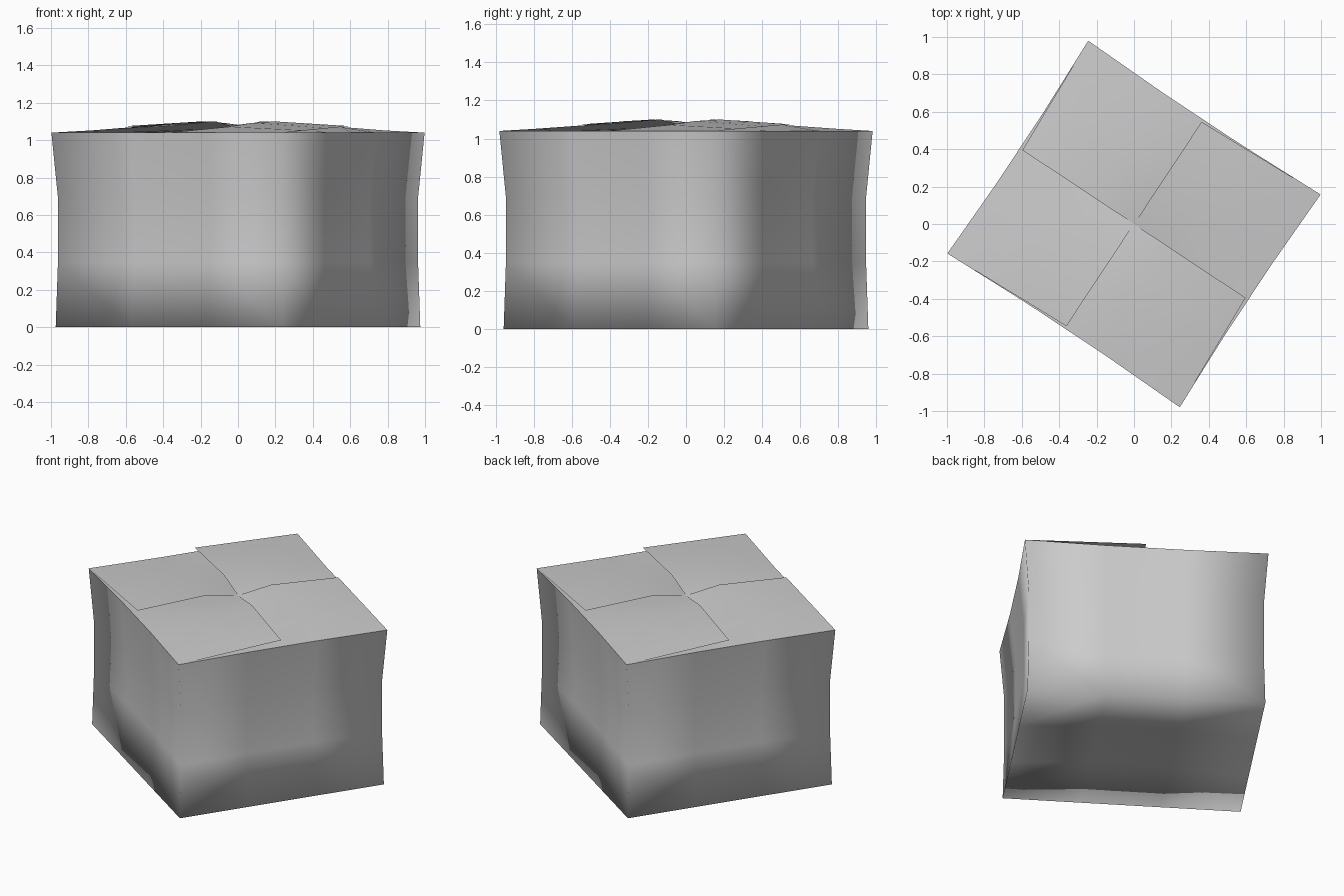
import bpy, bmesh, math
from mathutils import Matrix, Vector

if "Cube" in bpy.data.objects:
    bpy.data.objects.remove(bpy.data.objects["Cube"])

A, B, H = 0.745, 0.682, 1.04          # half length, half width, rim height
TURN = Matrix.Rotation(math.radians(-33.5), 4, 'Z')


def add_object(name, bm):
    bmesh.ops.transform(bm, matrix=TURN, verts=bm.verts)
    me = bpy.data.meshes.new(name)
    bm.to_mesh(me)
    bm.free()
    for p in me.polygons:
        p.use_smooth = True
    ob = bpy.data.objects.new(name, me)
    bpy.context.collection.objects.link(ob)
    return ob


# Carton body: gridded cube without a lid, walls slightly dented
bm = bmesh.new()
bmesh.ops.create_cube(bm, size=2)
bmesh.ops.subdivide_edges(bm, edges=bm.edges[:], cuts=2, use_grid_fill=True)
lid = [f for f in bm.faces if f.calc_center_median().z > 0.99]
bmesh.ops.delete(bm, geom=lid, context='FACES')
for v in bm.verts:
    x, y, z = v.co
    t = (z + 1) / 2
    scale = 1.0 if t > 0.9 else (0.965 if t > 0.1 else 0.977)
    dent = 0.0 if t < 0.1 else (0.012 if t > 0.9 else 0.02)
    px, py = x * A * scale, y * B * scale
    if abs(x) > 0.99 and abs(y) < 0.9:
        px -= math.copysign(dent, x)
    if abs(y) > 0.99 and abs(x) < 0.9:
        py -= math.copysign(dent, y)
    pz = t * H
    if t < 0.1 and abs(x) < 0.9 and abs(y) < 0.9:
        pz = 0.03
    v.co = (px, py, pz)
add_object("carton_body", bm)


# Top flaps: pinwheel-folded, each tucked under one neighbour and over the next
S = (-1, -0.33, 0, 0.33, 1)
D = (0, 0.33, 0.67, 1)
EDGE_Z = (1.0, 1.03, 1.065, 1.10, 1.075)


def flap(name, k):
    length, half = (A, B) if k % 2 == 0 else (B, A)
    rot = Matrix.Rotation(k * math.pi / 2, 3, 'Z')
    bm = bmesh.new()
    rows = []
    for d in D:
        row = []
        for s, ez in zip(S, EDGE_Z):
            z = H + (ez - H) * d
            if abs(s) < 0.9 and 0 < d < 1 and s > 0:
                z += 0.012
            inset = 0.012 * (1 - d) * (abs(s) < 0.9)
            co = Vector((length * (1 - d) - inset, half * s * (1 - 0.04 * d), z))
            row.append(bm.verts.new(rot @ co))
        rows.append(row)
    for r0, r1 in zip(rows, rows[1:]):
        for i in range(len(S) - 1):
            bm.faces.new((r0[i], r0[i + 1], r1[i + 1], r1[i]))
    add_object(name, bm)


for k, side in enumerate(("right", "back", "left", "front")):
    flap(side + "_top_flap", k)
